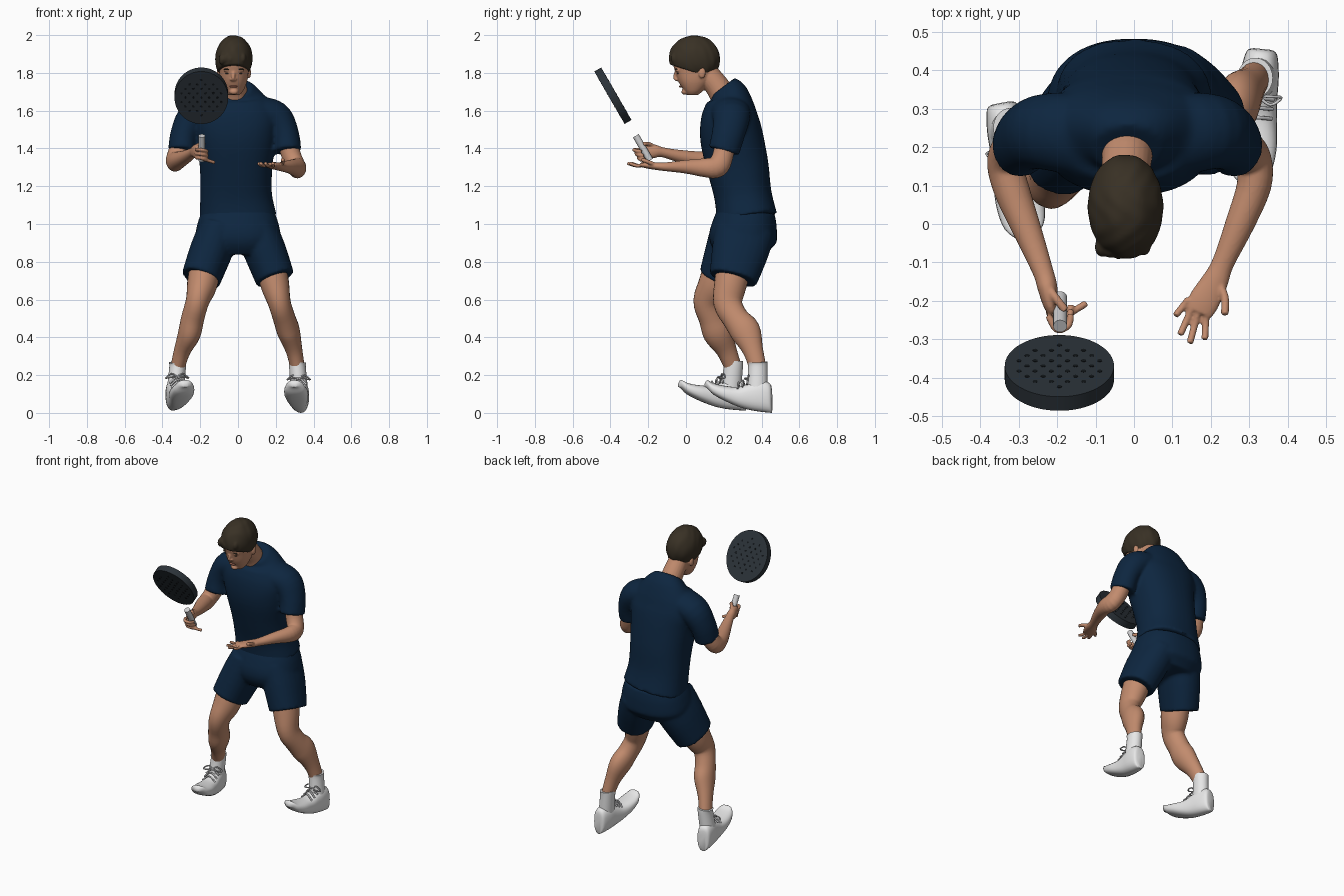
import bpy, bmesh, math
from mathutils import Vector, Matrix

if "Cube" in bpy.data.objects:
    bpy.data.objects.remove(bpy.data.objects["Cube"])


def material(name, r, g, b):
    m = bpy.data.materials.new(name)
    m.use_nodes = True
    m.diffuse_color = (r, g, b, 1)
    node = m.node_tree.nodes["Principled BSDF"]
    node.inputs["Base Color"].default_value = (r, g, b, 1)
    node.inputs["Roughness"].default_value = 0.8
    return m


SKIN = material("skin", 0.54, 0.26, 0.155)
LIPS = material("lips", 0.40, 0.15, 0.10)
NAVY = material("navy cloth", 0.004, 0.019, 0.050)
HAIR = material("dark brown hair", 0.040, 0.030, 0.018)
WHITE = material("white", 0.80, 0.80, 0.80)
GREY = material("light grey", 0.62, 0.62, 0.63)
SLATE = material("slate", 0.024, 0.032, 0.040)
BLACK = material("black", 0.006, 0.008, 0.010)


def resample(points, steps=4):
    """Smooth curve through points that carry position and two radii."""
    p = [Vector(q) for q in points]
    out = []
    for i in range(len(p) - 1):
        a, b, c, d = p[max(i - 1, 0)], p[i], p[i + 1], p[min(i + 2, len(p) - 1)]
        for s in range(steps):
            t = s / steps
            out.append(0.5 * (2 * b + (c - a) * t + (2 * a - 5 * b + 4 * c - d) * t ** 2
                              + (3 * b - a - 3 * c + d) * t ** 3))
    return out + [p[-1]]


def tube(bm, points, ref=(1, 0, 0), power=2.0, n=24, axes=None):
    """Loft of rounded sections; the first radius lies along ref."""
    pts = resample(points)
    pos = [Vector(q[:3]) for q in pts]
    rings = []
    for i, q in enumerate(pts):
        if axes:
            side, up = axes
        else:
            t = (pos[min(i + 1, len(pos) - 1)] - pos[max(i - 1, 0)]).normalized()
            side = Vector(ref)
            side = (side - t * side.dot(t)).normalized()
            up = t.cross(side)
        ring = []
        for k in range(n):
            c, s = math.cos(math.tau * k / n), math.sin(math.tau * k / n)
            u = math.copysign(abs(c) ** (2 / power), c)
            v = math.copysign(abs(s) ** (2 / power), s)
            ring.append(bm.verts.new(pos[i] + side * u * q[3] + up * v * q[4]))
        rings.append(ring)
    for r0, r1 in zip(rings, rings[1:]):
        for k in range(n):
            bm.faces.new((r0[k], r0[(k + 1) % n], r1[(k + 1) % n], r1[k]))
    bm.faces.new(rings[0][::-1])
    bm.faces.new(rings[-1])


def rod(bm, radius, *points):
    tube(bm, [(*p, radius, radius) for p in points], ref=(0.3, 0.2, 1), n=10)


def blob(bm, centre, radii):
    m = Matrix.Translation(centre) @ Matrix.Diagonal((*radii, 1))
    return bmesh.ops.create_uvsphere(bm, u_segments=24, v_segments=14, radius=1, matrix=m)["verts"]


def finish(name, bm, mat, voxel=0, smooth=0):
    """Turn a bmesh into an object, optionally fusing its pieces."""
    bmesh.ops.recalc_face_normals(bm, faces=bm.faces)
    me = bpy.data.meshes.new(name)
    bm.to_mesh(me)
    bm.free()
    me.materials.append(mat)
    ob = bpy.data.objects.new(name, me)
    bpy.context.scene.collection.objects.link(ob)
    bpy.context.view_layer.objects.active = ob
    bpy.ops.object.select_all(action="DESELECT")
    ob.select_set(True)
    bpy.ops.object.shade_smooth_by_angle(angle=math.radians(50))
    if voxel:
        fuse = ob.modifiers.new("fuse", "REMESH")
        fuse.mode = "VOXEL"
        fuse.voxel_size = voxel
        fuse.use_smooth_shade = True
        relax = ob.modifiers.new("relax", "SMOOTH")
        relax.iterations = smooth
    return ob


# Shirt: torso and two sleeves fused together
bm = bmesh.new()
tube(bm, [(0, .322, 1.03, .205, .162), (-.01, .302, 1.15, .190, .152), (-.01, .275, 1.3, .192, .163),
          (-.01, .243, 1.45, .212, .167), (-.015, .232, 1.55, .225, .155), (-.015, .23, 1.63, .20, .13),
          (-.015, .222, 1.685, .145, .105), (-.015, .195, 1.725, .088, .078)], power=2.3, n=40)
for s, off in ((1, 0), (-1, -.035)):
    tube(bm, [(s * x + off, y, z, a, b) for x, y, z, a, b in (
        (.09, .23, 1.60, .11, .08), (.195, .24, 1.565, .10, .088),
        (.248, .225, 1.48, .088, .074), (.262, .20, 1.385, .083, .074))], ref=(0, 1, 0))
finish("shirt", bm, NAVY, .010, 6)

# Shorts: hips and two loose legs
bm = bmesh.new()
tube(bm, [(0, .32, 1.07, .19, .15), (0, .312, 1.0, .215, .17), (0, .30, .91, .225, .178),
          (0, .30, .84, .17, .13)], power=2.3, n=40)
tube(bm, [(.10, .31, .96, .11, .16), (.145, .285, .85, .112, .15), (.197, .25, .71, .104, .128)], power=2.2)
tube(bm, [(-.10, .29, .96, .11, .16), (-.145, .25, .85, .112, .15), (-.197, .195, .71, .104, .13)], power=2.2)
finish("shorts", bm, NAVY, .010, 5)

# Legs
LEGS = {
    "left": [(.17, .26, .80, .080, .095), (.195, .235, .68, .076, .086), (.22, .222, .58, .060, .076),
             (.245, .262, .50, .059, .070), (.268, .315, .43, .060, .080), (.297, .355, .33, .044, .054),
             (.315, .38, .24, .038, .045)],
    "right": [(-.17, .20, .80, .082, .095), (-.19, .155, .68, .080, .090), (-.215, .115, .59, .062, .076),
              (-.24, .138, .50, .061, .070), (-.258, .170, .42, .060, .078), (-.295, .215, .33, .044, .054),
              (-.32, .25, .24, .038, .045)]}
for name, pts in LEGS.items():
    bm = bmesh.new()
    tube(bm, pts)
    finish(name + "_leg", bm, SKIN)

# Socks, shoes and laces
FEET = {"left": ((.333, .455, .0), (.298, .10, .125)), "right": ((-.345, .315, .012), (-.278, -.04, .125))}
for name, (heel, toe) in FEET.items():
    heel, toe = Vector(heel), Vector(toe)
    d = toe - heel
    up = Vector((0, 0, 1))
    side = Vector((-d.y, d.x, 0)).normalized()
    ankle = Vector(LEGS[name][-1][:3])

    bm = bmesh.new()
    low = heel + d * .22 + up * .09
    tube(bm, [(*(ankle + up * .03), .046, .052), (*ankle, .044, .051), (*low, .046, .055)])
    finish(name + "_sock", bm, WHITE)

    bm = bmesh.new()
    rings = []
    for t, w, h in ((0, .022, .11), (.03, .040, .155), (.18, .050, .165), (.34, .052, .14), (.5, .056, .105),
                    (.7, .063, .08), (.87, .056, .06), (.96, .036, .045), (1, .012, .02)):
        dip = -.03 * math.sin(math.pi * t)
        rings.append((*(heel + d * t + up * (h / 2 + dip + .012 * (t > .9))), w, h / 2))
    tube(bm, rings, power=2.5, axes=(side, up))
    finish(name + "_shoe", bm, WHITE)

    bm = bmesh.new()
    for t, h in ((.36, .13), (.43, .11), (.50, .09)):
        c = heel + d * t + up * h
        rod(bm, .005, c - side * .042 - up * .025, c + up * .008, c + side * .042 - up * .025)
    knot = heel + d * .34 + up * .142
    for s in (-1, 1):
        rod(bm, .004, knot, knot + side * s * .03 + up * .014, knot + side * s * .062 - up * .008,
            knot + side * s * .035 - up * .010 + d * .06, knot)
    finish(name + "_laces", bm, GREY)

# Left arm with an open, upturned hand
bm = bmesh.new()
tube(bm, [(.258, .21, 1.45, .052, .055), (.283, .195, 1.36, .052, .055), (.310, .165, 1.303, .048, .058),
          (.312, .10, 1.298, .045, .050), (.275, .0, 1.303, .038, .036), (.232, -.10, 1.303, .029, .024),
          (.210, -.15, 1.306, .035, .021), (.182, -.20, 1.310, .041, .017), (.168, -.23, 1.312, .036, .012)])
for base, tip in (((.142, -.195), (.108, -.238)), ((.152, -.215), (.120, -.288)),
                  ((.168, -.225), (.145, -.310)), ((.188, -.225), (.184, -.300))):
    mid = [(a + b) / 2 for a, b in zip(base, tip)]
    rod(bm, .0095, (*base, 1.312), (*mid, 1.309), (*tip, 1.322))
rod(bm, .011, (.218, -.15, 1.31), (.236, -.19, 1.325), (.236, -.236, 1.342))
finish("left_arm", bm, SKIN, .0045, 3)

# Right arm with a hand closed around the grip
bm = bmesh.new()
tube(bm, [(-.293, .21, 1.45, .052, .055), (-.318, .195, 1.38, .052, .054), (-.335, .155, 1.333, .047, .055),
          (-.315, .08, 1.338, .046, .046), (-.272, -.03, 1.358, .036, .034), (-.236, -.125, 1.380, .027, .026),
          (-.225, -.165, 1.385, .026, .036), (-.218, -.205, 1.383, .020, .038), (-.212, -.228, 1.380, .014, .030)])
for k, z in enumerate((1.350, 1.372, 1.394)):
    y = -.225 - .012 * k
    rod(bm, .0095, (-.222, y + .01, z), (-.200, y - .026, z), (-.170, y - .014, z - .006), (-.165, y + .015, z - .01))
rod(bm, .0095, (-.215, -.215, 1.36), (-.19, -.245, 1.345), (-.155, -.225, 1.335), (-.124, -.206, 1.325))
rod(bm, .011, (-.225, -.16, 1.40), (-.205, -.19, 1.422), (-.178, -.225, 1.425))
finish("right_arm", bm, SKIN, .0045, 3)

# Head: neck, skull, jaw, nose and ears fused together
HX = -.022
bm = bmesh.new()
tube(bm, [(-.015, .215, 1.63, .072, .072), (-.018, .178, 1.71, .066, .066),
          (HX, .125, 1.78, .062, .062), (HX, .09, 1.83, .055, .06)])
tube(bm, [(HX, .035, 1.683, .030, .028), (HX, .04, 1.705, .050, .050), (HX, .046, 1.75, .069, .084),
          (HX, .05, 1.80, .077, .105), (HX, .046, 1.86, .081, .116), (HX, .05, 1.92, .075, .105),
          (HX, .055, 1.965, .05, .07)], power=2.15, axes=(Vector((1, 0, 0)), Vector((0, 1, 0))), n=32)
rod(bm, .010, (HX - .002, -.050, 1.808), (HX - .003, -.057, 1.785), (HX - .004, -.058, 1.768))
blob(bm, (HX - .003, -.048, 1.765), (.018, .014, .009))
blob(bm, (HX, -.005, 1.700), (.024, .020, .016))
for s in (-1, 1):
    blob(bm, (HX + s * .080, .085, 1.80), (.011, .019, .030))
    blob(bm, (HX + s * .033, -.044, 1.813), (.024, .012, .008))
finish("head", bm, SKIN, .005, 3)

# Facial details
bm = bmesh.new()
blob(bm, (HX - .002, -.027, 1.728), (.022, .010, .006))
finish("mouth", bm, LIPS)
bm = bmesh.new()
for s in (-1, 1):
    blob(bm, (HX + s * .035, -.051, 1.819), (.020, .007, .004))
    blob(bm, (HX + s * .033, -.043, 1.797), (.012, .005, .003))
finish("brows_and_eyes", bm, HAIR)

# Hair: wavy cap trimmed along a slanted hairline, with a tousled fringe
bm = bmesh.new()
cap = bmesh.ops.create_uvsphere(bm, u_segments=64, v_segments=32, radius=1)["verts"]
for v in cap:
    x, y, z = v.co
    wave = 1 + .018 * math.sin(9 * x + 2 * math.sin(5 * y)) * math.sin(7 * y + 4 * z)
    v.co = Vector((HX + x * .099 * wave, .045 + y * .136 * wave, 1.875 + z * .124 * wave))
trim = bmesh.ops.bisect_plane(bm, geom=bm.verts[:] + bm.edges[:] + bm.faces[:], plane_co=(0, 0, 1.817),
                              plane_no=(0, .32, 1), clear_inner=True)
bmesh.ops.holes_fill(bm, edges=[e for e in bm.edges if e.is_boundary])
for i in range(6):
    x = HX - .062 + i * .022
    blob(bm, (x, -.066 + .010 * abs(i - 2) / 3, 1.872 + .006 * (i % 2)), (.018, .026, .030))
finish("hair", bm, HAIR, .006, 2)

# Paddle: perforated head and a separate grip, both on one tilted axis
TILT = Matrix.Rotation(math.radians(120), 4, "X")
HEAD = Matrix.Translation((-.194, -.387, 1.679)) @ TILT


def disc(bm, matrix, radius, depth, n):
    bmesh.ops.create_cone(bm, cap_ends=True, segments=n, radius1=radius, radius2=radius, depth=depth, matrix=matrix)


bm = bmesh.new()
disc(bm, HEAD @ Matrix.Diagonal((1, 1.13, 1, 1)), .142, .042, 64)
finish("paddle_head", bm, SLATE)

bm = bmesh.new()
for row in range(-4, 5):
    for col in range(-3, 4):
        x, y = (col + .5 * (row % 2)) * .042, row * .027
        if math.hypot(x, y) < .115:
            disc(bm, HEAD @ Matrix.Translation((x, y, 0)), .0065, .044, 12)
finish("paddle_holes", bm, BLACK)

bm = bmesh.new()
disc(bm, Matrix.Translation((-.192, -.228, 1.402)) @ TILT @ Matrix.Rotation(math.pi / 2, 4, "X"), .018, .15, 24)
finish("paddle_grip", bm, GREY)
